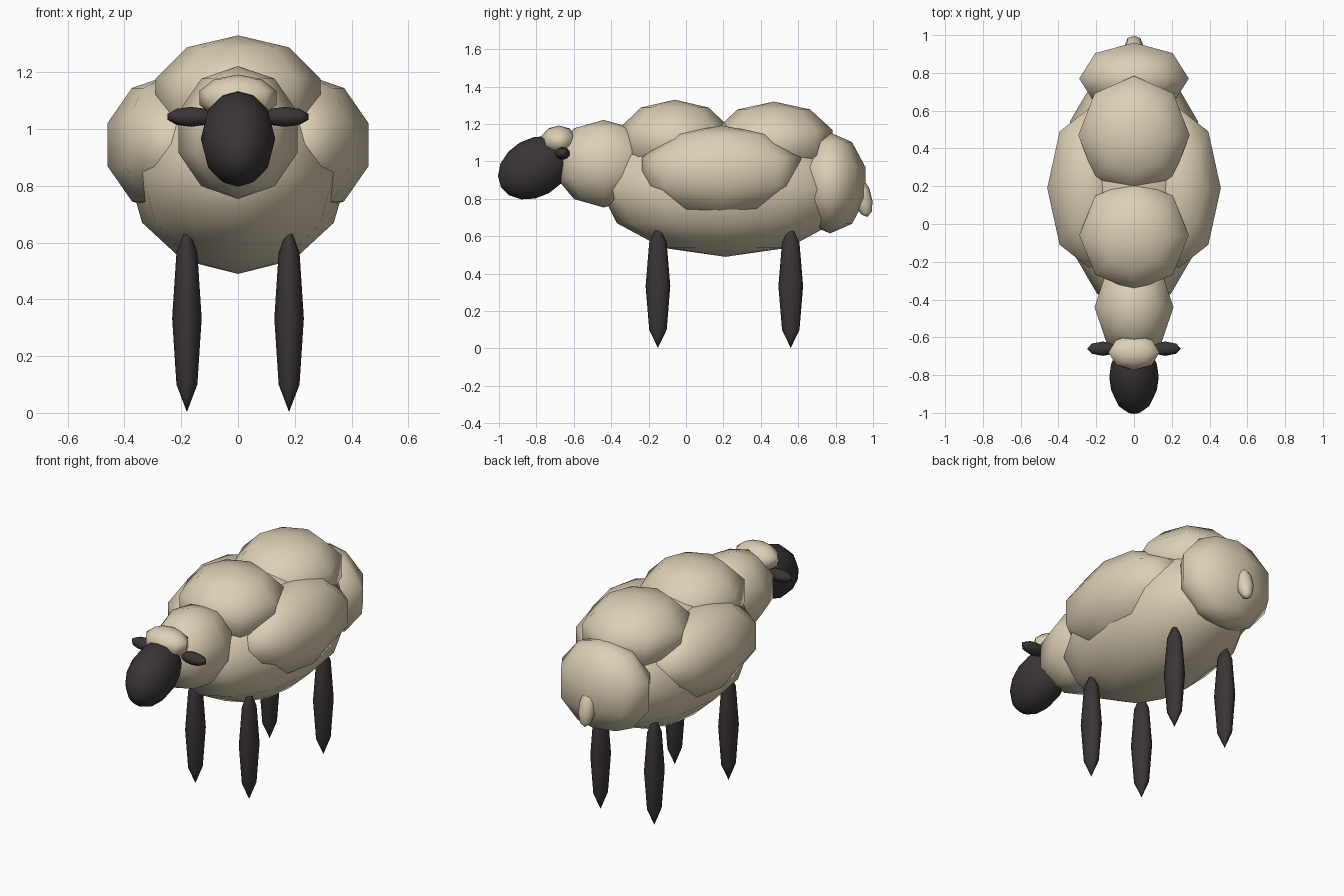
import bpy
from math import radians

cube = bpy.data.objects.get("Cube")
if cube:
    bpy.data.objects.remove(cube, do_unlink=True)


def make_material(name, rgb):
    mat = bpy.data.materials.new(name)
    mat.use_nodes = True
    mat.diffuse_color = (*rgb, 1)
    bsdf = next(n for n in mat.node_tree.nodes if n.type == 'BSDF_PRINCIPLED')
    bsdf.inputs["Base Color"].default_value = (*rgb, 1)
    bsdf.inputs["Roughness"].default_value = 0.9
    return mat


wool = make_material("cream wool", (0.72, 0.63, 0.46))
skin = make_material("dark skin", (0.043, 0.035, 0.036))


def blob(name, mat, centre, radii, segments=8, rings=5, rotation=(0, 0, 0)):
    """A coarse, smooth-shaded ellipsoid."""
    bpy.ops.mesh.primitive_uv_sphere_add(segments=segments, ring_count=rings,
                                         radius=1, location=centre)
    obj = bpy.context.object
    obj.name = obj.data.name = name
    obj.scale = radii
    obj.rotation_euler = [radians(a) for a in rotation]
    obj.data.materials.append(mat)
    bpy.ops.object.shade_smooth()
    return obj


# Body and fleece lumps along the spine
blob("body", wool, (0, 0.21, 0.85), (0.39, 0.67, 0.36), segments=12, rings=6)
blob("front_fleece", wool, (0, -0.06, 1.11), (0.305, 0.31, 0.22))
blob("back_fleece", wool, (0, 0.47, 1.1), (0.31, 0.33, 0.22))
blob("rump_fleece", wool, (0, 0.77, 0.885), (0.305, 0.2, 0.27))
blob("neck_fleece", wool, (0, -0.44, 0.988), (0.22, 0.27, 0.234))
blob("tail", wool, (0, 0.943, 0.81), (0.05, 0.05, 0.11), rotation=(14, 0, 0))

# Head with its long axis sloping down to the muzzle, and a wool tuft on top
blob("head", skin, (0, -0.81, 0.966), (0.131, 0.156, 0.207),
     segments=12, rings=8, rotation=(-60, 0, 0))
blob("head_tuft", wool, (0, -0.68, 1.11), (0.142, 0.098, 0.082))

# Paired parts
for side, s in (("left", 1), ("right", -1)):
    blob(f"{side}_side_fleece", wool, (s * 0.235, 0.19, 0.945), (0.236, 0.446, 0.247))
    blob(f"{side}_ear", skin, (s * 0.165, -0.66, 1.043), (0.087, 0.04, 0.035))
    for end, y in (("front", -0.15), ("back", 0.56)):
        blob(f"{end}_{side}_leg", skin, (s * 0.18, y, 0.333), (0.052, 0.066, 0.33), rings=4)
